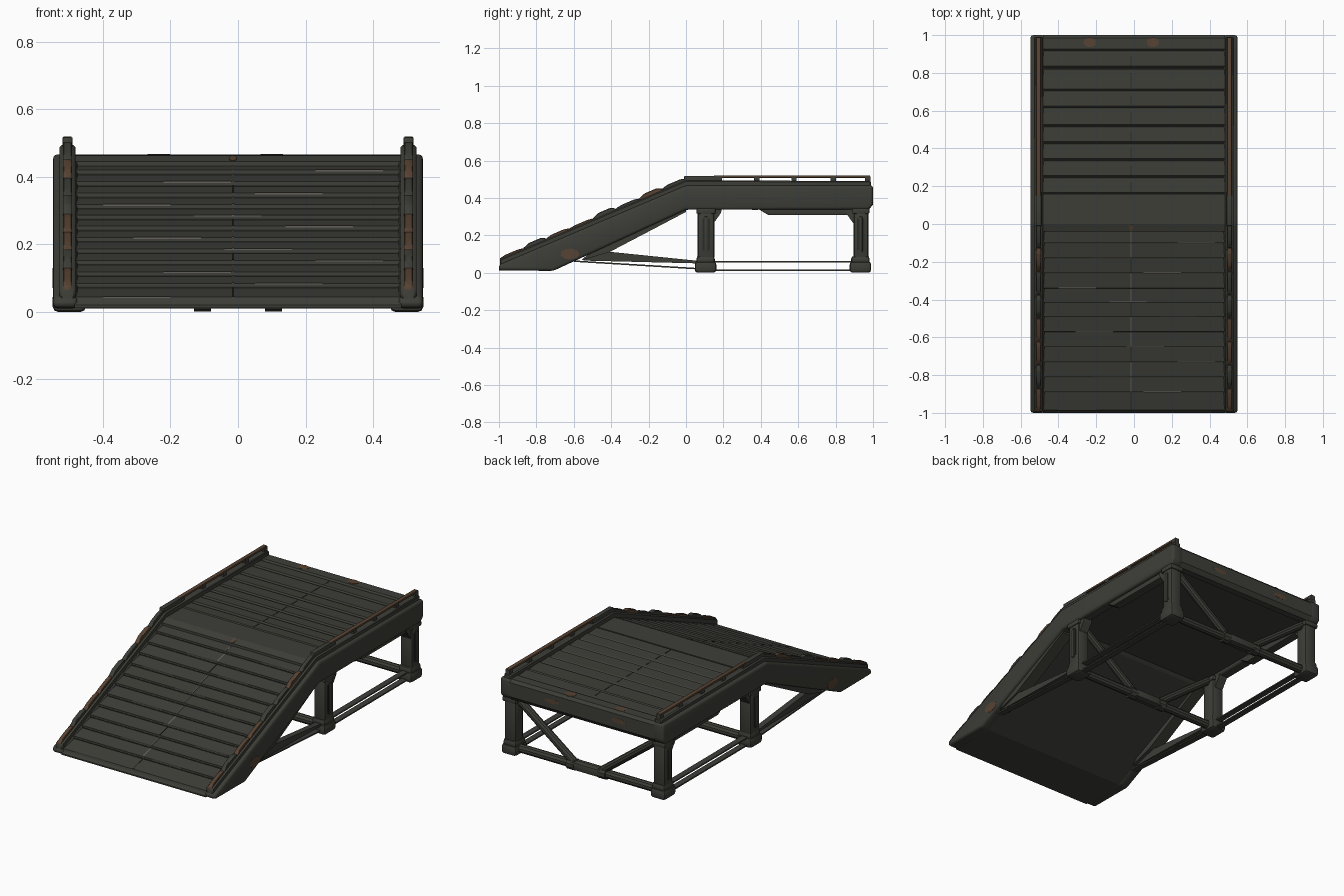
import bpy, bmesh, math
from mathutils import Vector


def mat(name, r, g, b):
    m = bpy.data.materials.new(name)
    m.diffuse_color = (r, g, b, 1)
    return m


IRON = mat("dark iron", 0.047, 0.047, 0.039)
SHADE = mat("sooty iron", 0.024, 0.024, 0.020)
RUST = mat("rust brown", 0.095, 0.056, 0.033)
WORN = mat("worn edge grey", 0.13, 0.12, 0.105)


def finish(name, bm, m, bevel=0, seg=2):
    bmesh.ops.recalc_face_normals(bm, faces=bm.faces[:])
    if bevel:
        bmesh.ops.bevel(bm, geom=bm.edges[:], offset=bevel, segments=seg,
                        profile=0.5, affect='EDGES', clamp_overlap=True)
    me = bpy.data.meshes.new(name)
    bm.to_mesh(me)
    bm.free()
    me.materials.append(m)
    ob = bpy.data.objects.new(name, me)
    bpy.context.collection.objects.link(ob)
    if bevel:
        bpy.context.view_layer.objects.active = ob
        ob.select_set(True)
        bpy.ops.object.shade_smooth_by_angle(angle=math.radians(40))
        ob.select_set(False)
    return ob


# side profile (y, z) extruded along x
def prism(name, pts, x0, x1, m, bevel=0, seg=2):
    bm = bmesh.new()
    f = bm.faces.new([bm.verts.new((x0, y, z)) for y, z in pts])
    r = bmesh.ops.extrude_face_region(bm, geom=[f])
    vs = [v for v in r['geom'] if isinstance(v, bmesh.types.BMVert)]
    bmesh.ops.translate(bm, verts=vs, vec=(x1 - x0, 0, 0))
    return finish(name, bm, m, bevel, seg)


def box(name, x0, x1, y0, y1, z0, z1, m=IRON, bevel=0):
    return prism(name, [(y0, z0), (y1, z0), (y1, z1), (y0, z1)], x0, x1, m, bevel)


def rod(name, p, q, r, m=IRON, n=10):
    p, q = Vector(p), Vector(q)
    bm = bmesh.new()
    bmesh.ops.create_cone(bm, cap_ends=True, segments=n, radius1=r, radius2=r,
                          depth=(q - p).length)
    ob = finish(name, bm, m)
    ob.location = (p + q) / 2
    ob.rotation_euler = (q - p).to_track_quat('Z', 'Y').to_euler()
    return ob


def patch(name, loc, rx, ry, rot=(0, 0, 0), m=RUST):
    bm = bmesh.new()
    bmesh.ops.create_cone(bm, cap_ends=True, segments=9, radius1=1, radius2=1, depth=1)
    ob = finish(name, bm, m)
    ob.location, ob.scale, ob.rotation_euler = loc, (rx, ry, 0.004), rot


def ramp(y):
    return 0.447 + 0.425 * y if y < 0 else 0.447


# decking: overlapping slats on the ramp, plain crest panel, slats on the platform
cuts = [-0.985, -0.89, -0.81, -0.73, -0.65, -0.57, -0.49, -0.415, -0.34, -0.26, -0.18, -0.10, -0.04]
top = [(-1, 0.02), (-0.99, 0.032)]
for a, b in zip(cuts, cuts[1:]):
    top += [(a, ramp(a) + 0.016), (b - 0.001, ramp(b) + 0.002)]
top += [(-0.04, 0.446), (0.0, 0.463), (0.155, 0.463)]
flat = [0.16, 0.25, 0.34, 0.43, 0.52, 0.62, 0.71, 0.83, 0.92]
for a, b in zip(flat, flat[1:]):
    top += [(a - 0.004, 0.456), (a + 0.006, 0.465), (b - 0.012, 0.462)]
top += [(0.916, 0.456), (0.926, 0.466), (0.985, 0.466), (1.0, 0.45)]
under = [(1.0, 0.365), (0.98, 0.34), (0.94, 0.34), (0.94, 0.355), (0.02, 0.355),
         (0.0, 0.34), (-0.71, 0.012), (-1, 0.012)]
prism("slatted_decking", top + under, -0.485, 0.485, IRON)

# worn centre seam and scraped slat lips
for i, (a, b) in enumerate(zip(cuts, cuts[1:])):
    prism("centre_seam", [(a, ramp(a) + 0.018), (b, ramp(b) + 0.004),
                          (b, ramp(b)), (a, ramp(a) + 0.01)],
          -0.018, -0.012, WORN if i % 3 else SHADE)
    x = -0.4 + 0.09 * (i * 5 % 8)
    box("lip_scrape", x, x + 0.2, a - 0.001, a + 0.004, ramp(a) + 0.012, ramp(a) + 0.017, WORN)
    box("lip_shadow", -0.48, 0.48, a - 0.002, a + 0.002, ramp(a), ramp(a) + 0.006, SHADE)
for a, b in zip(flat, flat[1:]):
    box("deck_seam", -0.018, -0.013, a + 0.01, b - 0.03, 0.46, 0.4655, SHADE)
    box("deck_groove", -0.48, 0.48, a - 0.007, a + 0.001, 0.45, 0.4575, SHADE)

stringer = [(-1, 0.012), (-0.71, 0.01), (0, 0.337), (0.975, 0.337), (1, 0.362),
            (1, 0.467), (0, 0.467), (-1, 0.042)]
guard_tops = [0.064, 0.073, 0.066, 0.062, 0.074, 0.064, 0.072, 0.066]
for s in (-1, 1):
    def sp(name, pts, a, b, m=IRON, bevel=0, seg=2):
        prism(name, pts, min(s * a, s * b), max(s * a, s * b), m, bevel, seg)

    def sb(name, a, b, y0, y1, z0, z1, m=IRON, bevel=0):
        box(name, min(s * a, s * b), max(s * a, s * b), y0, y1, z0, z1, m, bevel)

    # rounded side girder and raised kerb
    sp("side_girder", stringer, 0.475, 0.548, IRON, 0.018, 3)
    sp("side_kerb", [(-0.995, 0.03), (0, 0.455), (0.99, 0.455), (0.99, 0.49),
                     (0, 0.494), (-0.995, 0.072)], 0.482, 0.528, IRON, 0.006, 1)
    # platform guard bar on short posts
    sb("guard_bar", 0.493, 0.518, 0.15, 0.985, 0.507, 0.52, RUST, 0.003)
    sb("guard_bar_front", 0.49, 0.52, -0.01, 0.17, 0.48, 0.518, IRON, 0.004)
    for y in (0.18, 0.38, 0.58, 0.79, 0.975):
        sb("guard_post", 0.492, 0.519, y - 0.017, y + 0.012, 0.48, 0.515)
    # ramp guard bar in uneven segments
    for i, h in enumerate(guard_tops):
        a, b = -0.995 + i * 0.124, -0.995 + (i + 1) * 0.124
        za, zb = 0.447 + 0.43 * a, 0.447 + 0.43 * b
        sp("ramp_guard", [(a, za + 0.02), (b, zb + 0.02), (b, zb + 0.058),
                          (b - 0.03, zb + h - 0.013), (a + 0.03, za + h + 0.013), (a, za + 0.058)],
           0.492, 0.519, RUST if i in (0, 2, 3, 6) else IRON, 0.003, 1)
    # beam hung under the platform edge
    sp("under_beam", [(0.38, 0.345), (0.44, 0.308), (0.96, 0.308), (0.97, 0.345)],
       0.47, 0.525, IRON, 0.006)
    patch("girder_rust", (s * 0.547, -0.62, 0.1), 0.03, 0.05, (0, math.pi / 2, 0))
    patch("ramp_foot_rust", (s * 0.5, -0.985, 0.045), 0.02, 0.014, (math.pi / 2, 0, 0))
    for y in (0.37, 0.46):
        patch("girder_scuff", (s * 0.535, y, 0.347), 0.012, 0.035, (0, math.pi / 2, 0), WORN)

    # legs: foot, column with side panels, collar and gussets
    for y, w in ((0.107, 0.045), (0.935, 0.04)):
        sb("leg_foot", 0.45, 0.549, y - 0.06, y + 0.055, 0, 0.06, IRON, 0.016)
        sb("leg_ankle", 0.453, 0.543, y - 0.052, y + 0.047, 0.045, 0.09, IRON, 0.016)
        sb("leg_column", 0.46, 0.54, y - w, y + w, 0.07, 0.345, IRON, 0.016)
        sb("leg_panel", 0.537, 0.542, y - 0.02, y + 0.02, 0.12, 0.29, SHADE)
        sb("leg_rib", 0.536, 0.546, y - 0.008, y + 0.008, 0.11, 0.3, IRON, 0.003)
        sb("leg_collar", 0.455, 0.545, y - w - 0.006, y + w + 0.006, 0.315, 0.345, IRON, 0.006)
        g = 1 if y < 0.5 else -1
        sp("leg_gusset", [(y + g * 0.03, 0.25), (y + g * 0.052, 0.28), (y + g * 0.08, 0.32),
                          (y + g * 0.085, 0.345), (y + g * 0.03, 0.345)], 0.475, 0.53)
        # inward diagonal braces
        rod("diagonal_brace", (s * 0.46, y, 0.325), (s * 0.09, y, 0.045), 0.023)
        rod("beam_collar", (s * 0.13, y, 0.035), (s * 0.08, y, 0.035), 0.034)

    # thin flat tie straps between feet
    for z in (0.013, 0.058):
        sb("side_tie_strap", 0.482, 0.518, 0.12, 0.92, z - 0.004, z + 0.004)
    # strap and wedge strut from the front foot to the ramp underside
    sp("ramp_tie_strap", [(0.07, 0.017), (0.07, 0.025), (-0.6, 0.066), (-0.6, 0.058)], 0.482, 0.518)
    sp("ramp_strut", [(0.06, 0.05), (0.06, 0.064), (-0.41, 0.112), (-0.52, 0.11),
                      (-0.55, 0.065)], 0.482, 0.518)
    sp("ramp_haunch", [(0.0, 0.345), (0.0, 0.325), (-0.41, 0.11), (-0.56, 0.066), (-0.5, 0.12)],
       0.46, 0.53)

# cross beams joining each leg pair, with centre plate
for y in (0.107, 0.935):
    rod("cross_beam", (-0.47, y, 0.035), (0.47, y, 0.035), 0.025)
    box("centre_plate", -0.1, 0.1, y - 0.03, y + 0.03, 0.012, 0.058, IRON, 0.008)

# rust spots on platform edge and crest
for x in (-0.235, 0.1):
    patch("deck_rust", (x, 0.962, 0.4655), 0.034, 0.026)
patch("crest_rust", (-0.015, -0.02, 0.4545), 0.012, 0.02, (0.4, 0, 0))
for x in (-0.25, 0.2):
    patch("back_rust", (x, 0.9985, 0.41), 0.05, 0.015, (math.pi / 2, 0, 0))
